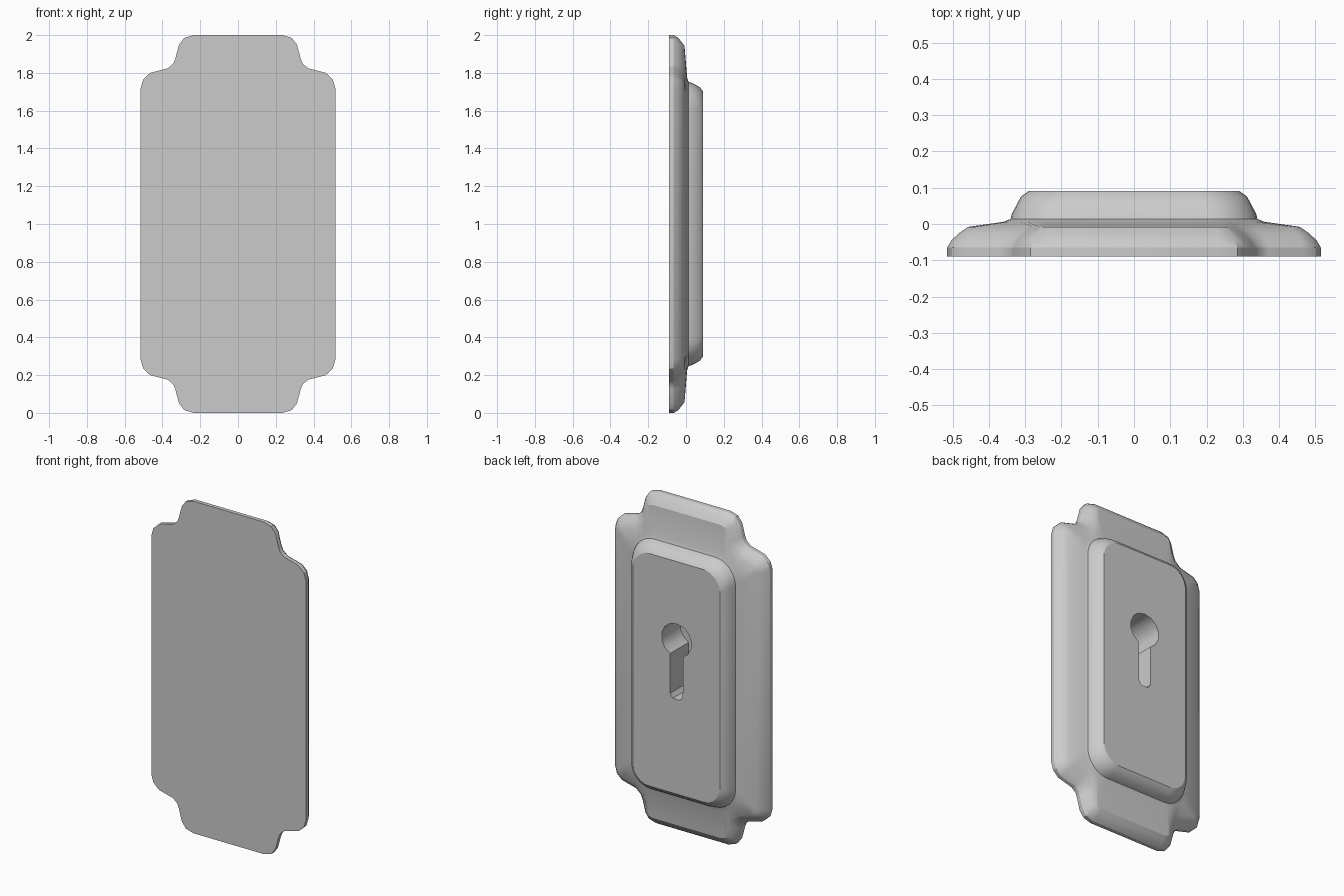
import bpy, bmesh
from math import cos, sin, pi, radians
from mathutils import Vector

if "Cube" in bpy.data.objects:
    bpy.data.objects.remove(bpy.data.objects["Cube"])

CZ = 1.0  # height of the plate centre


def mirror_quarter(q):
    """Full counter-clockwise outline from its upper right quarter."""
    half = q + [(-x, z) for x, z in reversed(q)]
    return half + [(-x, -z) for x, z in half]


def inset(pts, d):
    """Move a closed counter-clockwise outline inward by d."""
    out = []
    for i, p in enumerate(pts):
        a, b, c = Vector(pts[i - 1]), Vector(p), Vector(pts[(i + 1) % len(pts)])
        e1, e2 = (b - a).normalized(), (c - b).normalized()
        n1, n2 = Vector((-e1.y, e1.x)), Vector((-e2.y, e2.x))
        v = b + (n1 + n2) * (d / (1 + n1.dot(n2)))
        out.append((v.x, v.y))
    return out


def rounded_rect(hw, hh, r, n):
    arc = [(hw - r + r * cos(pi / 2 * i / (n - 1)),
            hh - r + r * sin(pi / 2 * i / (n - 1))) for i in range(n)]
    return mirror_quarter(arc)


def ring(bm, pts, y):
    return [bm.verts.new((x, y, CZ + z)) for x, z in pts]


def bridge(bm, a, b):
    for i in range(len(a)):
        j = (i + 1) % len(a)
        bm.faces.new((a[i], a[j], b[j], b[i]))


# Notched outline of the base plate
quarter = [(.515, .72), (.502, .765), (.465, .80), (.37, .825), (.342, .85),
           (.332, .875), (.312, .95), (.285, .985), (.235, 1.0)]
outline = mirror_quarter(quarter)
n = len(quarter)

bm = bmesh.new()

# Base plate edge: short wall, then rounded over
rings = [ring(bm, inset(outline, d), y) for d, y in
         [(0, -.089), (0, -.065), (.012, -.045), (.032, -.026), (.057, -.008)]]

# Shallow slope up to the raised panel, then its rounded edge
for hw, hh, r, y in [(.36, .775, .15, .006), (.34, .752, .14, .014),
                     (.337, .748, .14, .028), (.325, .738, .13, .05),
                     (.312, .722, .125, .075), (.29, .70, .115, .091)]:
    rings.append(ring(bm, rounded_rect(hw, hh, r, n), y))

for a, b in zip(rings, rings[1:]):
    bridge(bm, a, b)
bm.faces.new(rings[0])

# Keyhole: round head with a slot below it, sunk to the back sheet
R, HZ, SW, SB = .10, .225, .042, -.13
start = -pi / 2 + .44
sweep = 2 * pi - .88
key = [(R * cos(start + sweep * i / 12), HZ + R * sin(start + sweep * i / 12))
       for i in range(13)]
key += [(-SW, SB + .025), (-SW + .018, SB), (SW - .018, SB), (SW, SB + .025)]
key_top = ring(bm, key, .091)
key_floor = ring(bm, key, -.086)
bridge(bm, key_top, key_floor)
bm.faces.new(key_floor)

# Raised panel face with the keyhole left open
edges = []
for loop in (rings[-1], key_top):
    for i, v in enumerate(loop):
        edges.append(bm.edges.get((v, loop[(i + 1) % len(loop)])))
bmesh.ops.triangle_fill(bm, edges=edges, use_beauty=True)
bmesh.ops.recalc_face_normals(bm, faces=bm.faces)

mesh = bpy.data.meshes.new("keyhole_plate")
bm.to_mesh(mesh)
bm.free()
plate = bpy.data.objects.new("keyhole_plate", mesh)
bpy.context.collection.objects.link(plate)
bpy.context.view_layer.objects.active = plate
plate.select_set(True)
bpy.ops.object.shade_smooth_by_angle(angle=radians(30))
